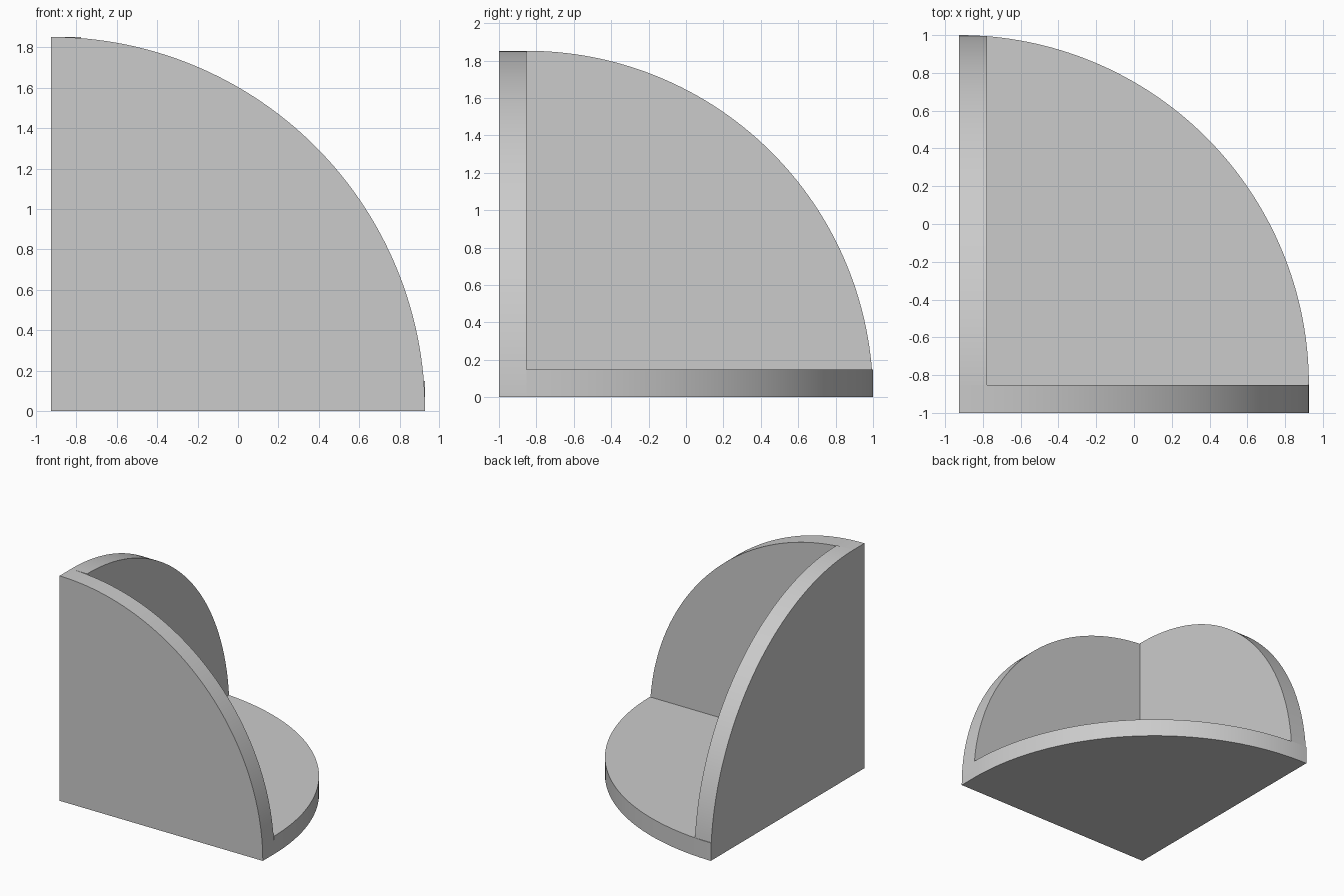
import bpy
import bmesh
from math import asin, cos, sin, pi, radians
from mathutils import Vector

if "Cube" in bpy.data.objects:
    bpy.data.objects.remove(bpy.data.objects["Cube"])

R = 1.852            # plate radius
T = 0.148            # plate thickness
STEPS = 64
CORNER = Vector((-R / 2, -1 + T, 0))   # shared centre of the quarter discs

grey = bpy.data.materials.new("plain grey")
grey.use_nodes = True
grey.diffuse_color = (0.6, 0.6, 0.6, 1)
grey.node_tree.nodes["Principled BSDF"].inputs["Base Color"].default_value = (0.6, 0.6, 0.6, 1)


def quarter_plate(name, u, v, push, base=0.0):
    """Quarter disc in the u-v plane, cut off below v = base, extruded by push."""
    u, v, push = Vector(u), Vector(v), Vector(push)
    start = asin(base / R)
    angles = [start + (pi / 2 - start) * i / STEPS for i in range(STEPS + 1)]
    outline = [v * base] + [u * R * cos(a) + v * R * sin(a) for a in angles]
    bm = bmesh.new()
    face = bm.faces.new([bm.verts.new(CORNER + p) for p in outline])
    extruded = bmesh.ops.extrude_face_region(bm, geom=[face], use_keep_orig=True)
    moved = [g for g in extruded["geom"] if isinstance(g, bmesh.types.BMVert)]
    bmesh.ops.translate(bm, verts=moved, vec=push)
    bmesh.ops.recalc_face_normals(bm, faces=bm.faces)
    mesh = bpy.data.meshes.new(name)
    bm.to_mesh(mesh)
    bm.free()
    mesh.materials.append(grey)
    plate = bpy.data.objects.new(name, mesh)
    bpy.context.collection.objects.link(plate)
    bpy.ops.object.select_all(action="DESELECT")
    plate.select_set(True)
    bpy.context.view_layer.objects.active = plate
    bpy.ops.object.shade_smooth_by_angle(angle=radians(30))


X, Y, Z = (1, 0, 0), (0, 1, 0), (0, 0, 1)

# Floor plate, front plate, and the side wall standing on the floor
quarter_plate("floor_plate", X, Y, (0, 0, T))
quarter_plate("front_plate", X, Z, (0, -T, 0))
quarter_plate("side_plate", Y, Z, (T, 0, 0), base=T)
